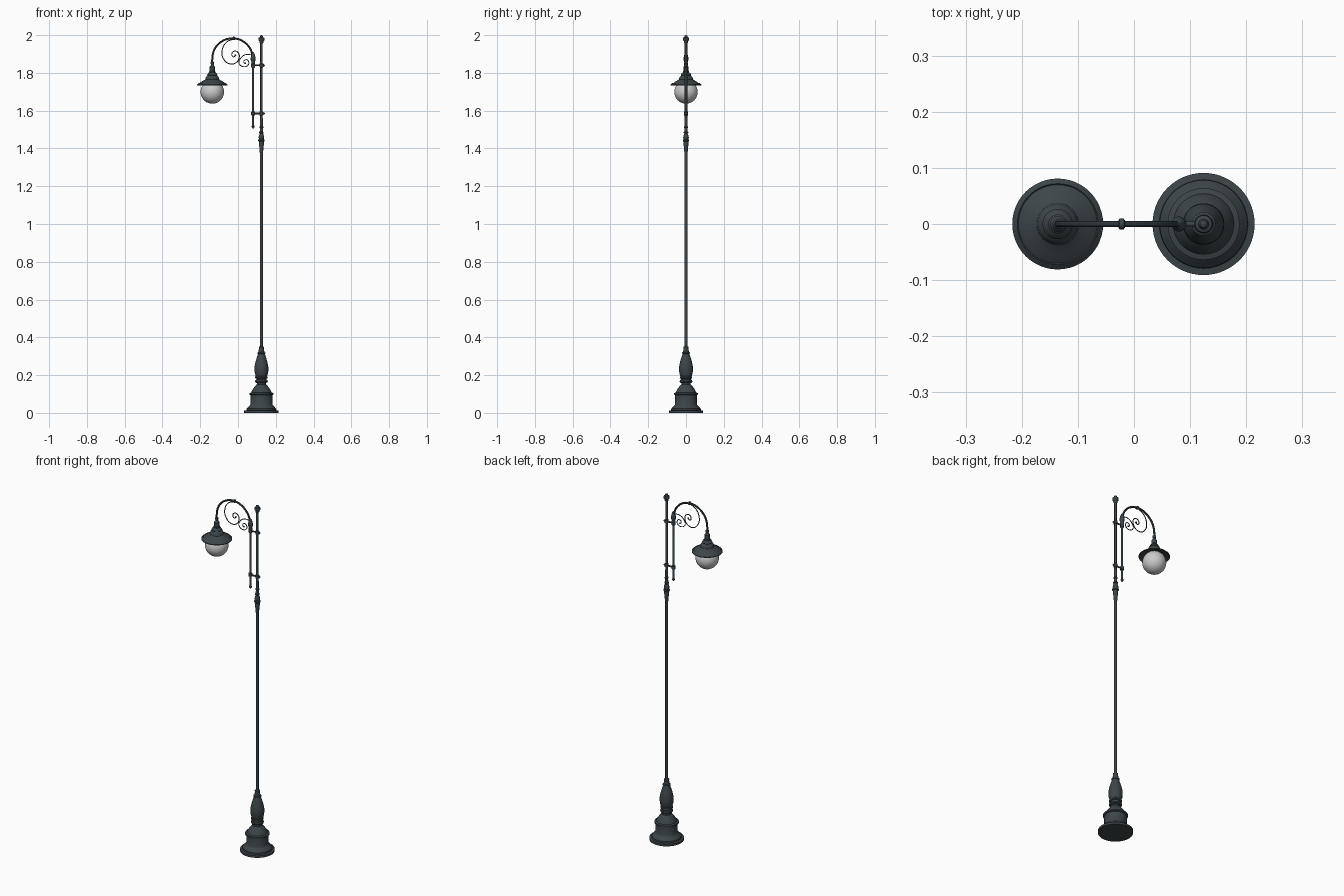
import bpy, bmesh, math
from mathutils import Vector, Matrix

POLE_X, SIDE_X, LAMP_X = 0.124, 0.08, -0.136


def material(name, rgb):
    m = bpy.data.materials.new(name)
    m.diffuse_color = (*rgb, 1)
    return m


IRON = material("dark_iron", (0.045, 0.06, 0.067))
GLASS = material("frosted_glass", (0.62, 0.62, 0.62))


def finish(obj, mat):
    bpy.ops.object.select_all(action='DESELECT')
    obj.select_set(True)
    bpy.context.view_layer.objects.active = obj
    if obj.type != 'MESH':
        bpy.ops.object.convert(target='MESH')
        obj = bpy.context.object
    obj.data.materials.clear()
    obj.data.materials.append(mat)
    bpy.ops.object.shade_smooth_by_angle(angle=math.radians(35))
    return obj


def lathe(name, profile, x=0.0, z=0.0, sides=40, mat=IRON, axis='Z'):
    """Spin (radius, height) points into a capped solid."""
    bm = bmesh.new()
    rings = []
    for r, h in profile:
        rings.append([bm.verts.new((r * math.cos(2 * math.pi * i / sides),
                                    r * math.sin(2 * math.pi * i / sides), h))
                      for i in range(sides)])
    for a, b in zip(rings, rings[1:]):
        for i in range(sides):
            j = (i + 1) % sides
            bm.faces.new((a[i], a[j], b[j], b[i]))
    bm.faces.new(rings[0][::-1])
    bm.faces.new(rings[-1])
    bmesh.ops.recalc_face_normals(bm, faces=bm.faces)
    if axis == 'X':
        bm.transform(Matrix.Rotation(math.pi / 2, 4, 'Y'))
    me = bpy.data.meshes.new(name)
    bm.to_mesh(me)
    bm.free()
    obj = bpy.data.objects.new(name, me)
    obj.location = (x, 0, z)
    bpy.context.collection.objects.link(obj)
    return finish(obj, mat)


def tube(name, points, radius, res=8):
    """Round bar through (x, z) points in the plane of the lamp."""
    cu = bpy.data.curves.new(name, 'CURVE')
    cu.dimensions = '3D'
    cu.bevel_depth = radius
    cu.bevel_resolution = 3
    cu.resolution_u = res
    cu.use_fill_caps = True
    sp = cu.splines.new('BEZIER')
    sp.bezier_points.add(len(points) - 1)
    for bp, (x, z) in zip(sp.bezier_points, points):
        bp.co = (x, 0, z)
        bp.handle_left_type = bp.handle_right_type = 'AUTO'
    obj = bpy.data.objects.new(name, cu)
    bpy.context.collection.objects.link(obj)
    return finish(obj, IRON)


def ball(name, x, z, r, mat=IRON, seg=24):
    bpy.ops.mesh.primitive_uv_sphere_add(segments=seg, ring_count=seg // 2,
                                         radius=r, location=(x, 0, z))
    obj = bpy.context.object
    obj.name = name
    return finish(obj, mat)


# Stepped pedestal and vase-shaped lower column
lathe("pedestal", [
    (0.091, 0), (0.091, 0.012), (0.079, 0.014), (0.078, 0.022), (0.072, 0.028),
    (0.066, 0.036), (0.061, 0.04), (0.058, 0.046), (0.058, 0.094), (0.064, 0.097),
    (0.064, 0.105), (0.054, 0.108), (0.050, 0.118), (0.041, 0.132), (0.033, 0.142),
    (0.027, 0.15)], POLE_X, sides=56)
lathe("vase", [
    (0.024, 0.145), (0.024, 0.158), (0.032, 0.161), (0.034, 0.167), (0.032, 0.173),
    (0.027, 0.176), (0.027, 0.181), (0.033, 0.184), (0.033, 0.191), (0.030, 0.194),
    (0.035, 0.21), (0.037, 0.228), (0.036, 0.248), (0.031, 0.272), (0.024, 0.295),
    (0.018, 0.312), (0.021, 0.314), (0.021, 0.319), (0.016, 0.322), (0.013, 0.342),
    (0.014, 0.345), (0.014, 0.349), (0.008, 0.353)], POLE_X)

# Main pole, mid-height ornament and top finial
lathe("main_pole", [(0.0075, 0.34), (0.0075, 1.56), (0.0068, 1.56), (0.0068, 1.98)],
      POLE_X, sides=24)
lathe("pole_ornament", [
    (0.008, 1.375), (0.009, 1.38), (0.011, 1.405), (0.014, 1.432), (0.013, 1.436),
    (0.017, 1.439), (0.017, 1.446), (0.013, 1.449), (0.015, 1.458), (0.013, 1.468),
    (0.009, 1.478), (0.012, 1.481), (0.012, 1.486), (0.009, 1.489), (0.008, 1.507),
    (0.011, 1.51), (0.011, 1.515), (0.008, 1.518), (0.007, 1.54)], POLE_X, sides=28)
lathe("finial", [
    (0.007, 1.955), (0.010, 1.96), (0.010, 1.966), (0.013, 1.97), (0.016, 1.974),
    (0.0165, 1.98), (0.015, 1.986), (0.009, 1.989), (0.008, 1.994), (0.006, 1.998),
    (0.002, 2.0)], POLE_X, sides=28)

# Side post with its drop tip and leafy bud
lathe("side_post", [
    (0.002, 1.505), (0.006, 1.51), (0.008, 1.516), (0.006, 1.522), (0.006, 1.85)],
    SIDE_X, sides=24)
lathe("post_bud", [
    (0.006, 1.825), (0.009, 1.83), (0.010, 1.85), (0.009, 1.857), (0.012, 1.866),
    (0.0135, 1.876), (0.011, 1.889), (0.007, 1.902), (0.002, 1.91)],
    SIDE_X, sides=24)

# Clamps joining side post to pole
for i, z in enumerate((1.585, 1.84)):
    lathe(f"clamp_bar_{i}", [(0.0045, -0.006), (0.0045, 0.058)], SIDE_X, z, 16, axis='X')
    for tag, x in (("post", SIDE_X), ("pole", POLE_X)):
        lathe(f"clamp_{tag}_{i}", [
            (0.007, -0.011), (0.011, -0.008), (0.011, 0.008), (0.007, 0.011)], x, z, 24)
    ball(f"clamp_knob_{i}", POLE_X + 0.012, z, 0.006, seg=14)

# Arched arm carrying the lamp
R, CX, CZ = 0.107, -0.029, 1.876
arch = [(SIDE_X, 1.84)]
arch += [(CX + R * math.cos(math.radians(a)), CZ + R * math.sin(math.radians(a)))
         for a in range(0, 181, 20)]
arch.append((LAMP_X, 1.83))
tube("arched_arm", arch, 0.0055)
lathe("arm_ring", [(0.006, -0.006), (0.0095, -0.004), (0.0095, 0.004), (0.006, 0.006)],
      -0.022, CZ + R, 20, axis='X')

# Scrollwork under the arm
tube("large_scroll", [
    (-0.022, 1.98), (-0.06, 1.963), (-0.084, 1.92), (-0.077, 1.875), (-0.045, 1.848),
    (-0.012, 1.853), (0.006, 1.88), (0.001, 1.907), (-0.019, 1.915), (-0.033, 1.9),
    (-0.024, 1.885), (-0.013, 1.893)], 0.0026)
tube("small_scroll", [
    (0.074, 1.895), (0.042, 1.897), (0.012, 1.875), (0.006, 1.85), (0.028, 1.833),
    (0.052, 1.84), (0.056, 1.86), (0.042, 1.87), (0.03, 1.858), (0.038, 1.85)], 0.0024)
ball("large_scroll_tip", -0.014, 1.893, 0.005, seg=14)
ball("small_scroll_tip", 0.038, 1.851, 0.0045, seg=14)

# Lamp holder and tiered shade, hollow below
lathe("lamp_shade", [
    (0.006, 1.86), (0.009, 1.857), (0.009, 1.847), (0.007, 1.844), (0.009, 1.838),
    (0.014, 1.832), (0.014, 1.81), (0.017, 1.807), (0.017, 1.803), (0.022, 1.799),
    (0.027, 1.79), (0.025, 1.787), (0.030, 1.783), (0.036, 1.772), (0.037, 1.766),
    (0.040, 1.763), (0.055, 1.755), (0.070, 1.744), (0.072, 1.746), (0.081, 1.738),
    (0.081, 1.734), (0.068, 1.738), (0.050, 1.747), (0.03, 1.752)],
    LAMP_X, sides=48)

# Glass globe
ball("glass_globe", LAMP_X, 1.699, 0.062, GLASS, 40)
